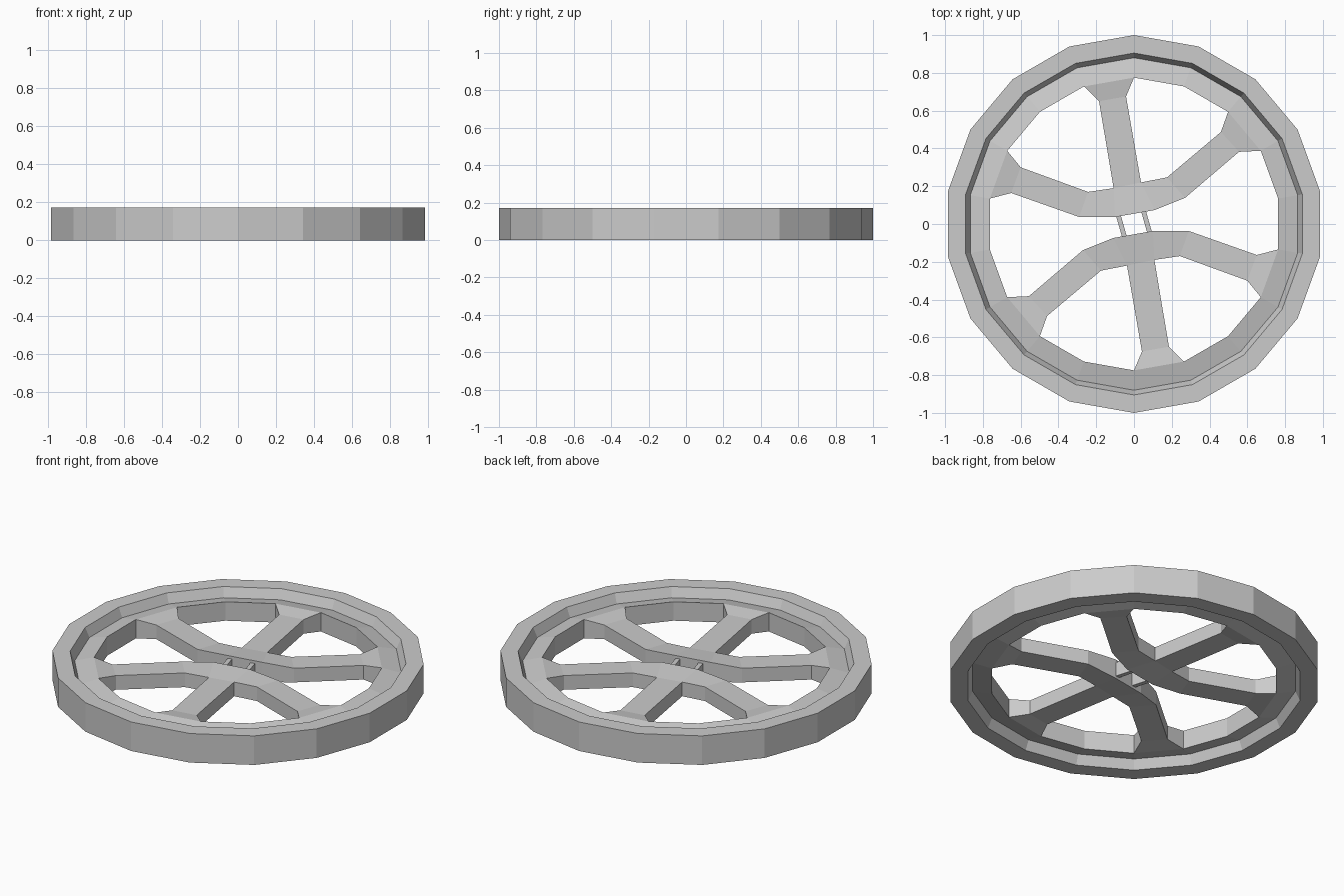
import bpy, bmesh
from math import cos, sin, pi

if "Cube" in bpy.data.objects:
    bpy.data.objects.remove(bpy.data.objects["Cube"])

H = 0.172          # overall thickness
MID = H / 2
N = 18             # sides of the rim


def make_object(name, verts, faces):
    me = bpy.data.meshes.new(name)
    me.from_pydata(verts, [], faces)
    bm = bmesh.new()
    bm.from_mesh(me)
    bmesh.ops.recalc_face_normals(bm, faces=bm.faces)
    bm.to_mesh(me)
    bm.free()
    ob = bpy.data.objects.new(name, me)
    bpy.context.collection.objects.link(ob)
    return ob


def strip(name, stations, turn=1):
    """Solid bar; each station = (ax, ay, bx, by, half height a, half height b)."""
    verts, faces = [], []
    for ax, ay, bx, by, ha, hb in stations:
        ax, ay, bx, by = (v * turn for v in (ax, ay, bx, by))
        verts += [(ax, ay, MID - ha), (ax, ay, MID + ha),
                  (bx, by, MID + hb), (bx, by, MID - hb)]
    for i in range(len(stations) - 1):
        for j in range(4):
            k = (j + 1) % 4
            faces.append((4 * i + j, 4 * i + k, 4 * i + 4 + k, 4 * i + 4 + j))
    e = len(verts) - 4
    faces += [(0, 1, 2, 3), (e, e + 1, e + 2, e + 3)]
    return make_object(name, verts, faces)


def rim_pt(deg, r=0.775):
    a = deg * pi / 180
    return (r * cos(a), r * sin(a))


# rim: profile with a shallow groove on both sides, swept round 18 sides
profile = [(1, 0), (1, H), (0.905, H), (0.88, 0.117), (0.775, 0.142),
           (0.775, 0.03), (0.88, 0.055), (0.905, 0)]
P = len(profile)
verts = [(*rim_pt(90 + 360 / N * i, r), z) for i in range(N) for r, z in profile]
faces = [(i * P + j, i * P + (j + 1) % P,
          (i + 1) % N * P + (j + 1) % P, (i + 1) % N * P + j)
         for i in range(N) for j in range(P)]
make_object("rim", verts, faces)

R, S, C = 0.056, 0.042, 0.058   # half heights: at rim, along spoke, raised centre

# curved double arm, running from the left of the rim to the upper right
arm = [
    (*rim_pt(150), *rim_pt(170), R, R),
    (-0.60, 0.30, -0.65, 0.164, S, S),
    (-0.243, 0.17, -0.29, 0.037, S, S),
    (-0.108, 0.19, -0.10, 0.037, S, C),
    (0.037, 0.22, 0.11, 0.074, S, C),
    (0.175, 0.247, 0.27, 0.138, S, S),
    (0.46, 0.487, 0.556, 0.382, S, S),
    (*rim_pt(50), *rim_pt(30), R, R),
]
# straight spoke
spoke = [
    (*rim_pt(110), *rim_pt(90), R, R),
    (-0.185, 0.65, -0.042, 0.675, S, S),
    (-0.108, 0.19, 0.037, 0.22, S, S),
]
# thin rib linking the two arms at the hub
rib = [
    (-0.097, 0.05, -0.071, 0.05, S, S),
    (-0.063, -0.07, -0.037, -0.07, S, S),
]
for label, turn in (("back", 1), ("front", -1)):
    strip(label + "_curved_arm", arm, turn)
    strip(label + "_spoke", spoke, turn)
    strip(label + "_hub_rib", rib, turn)
